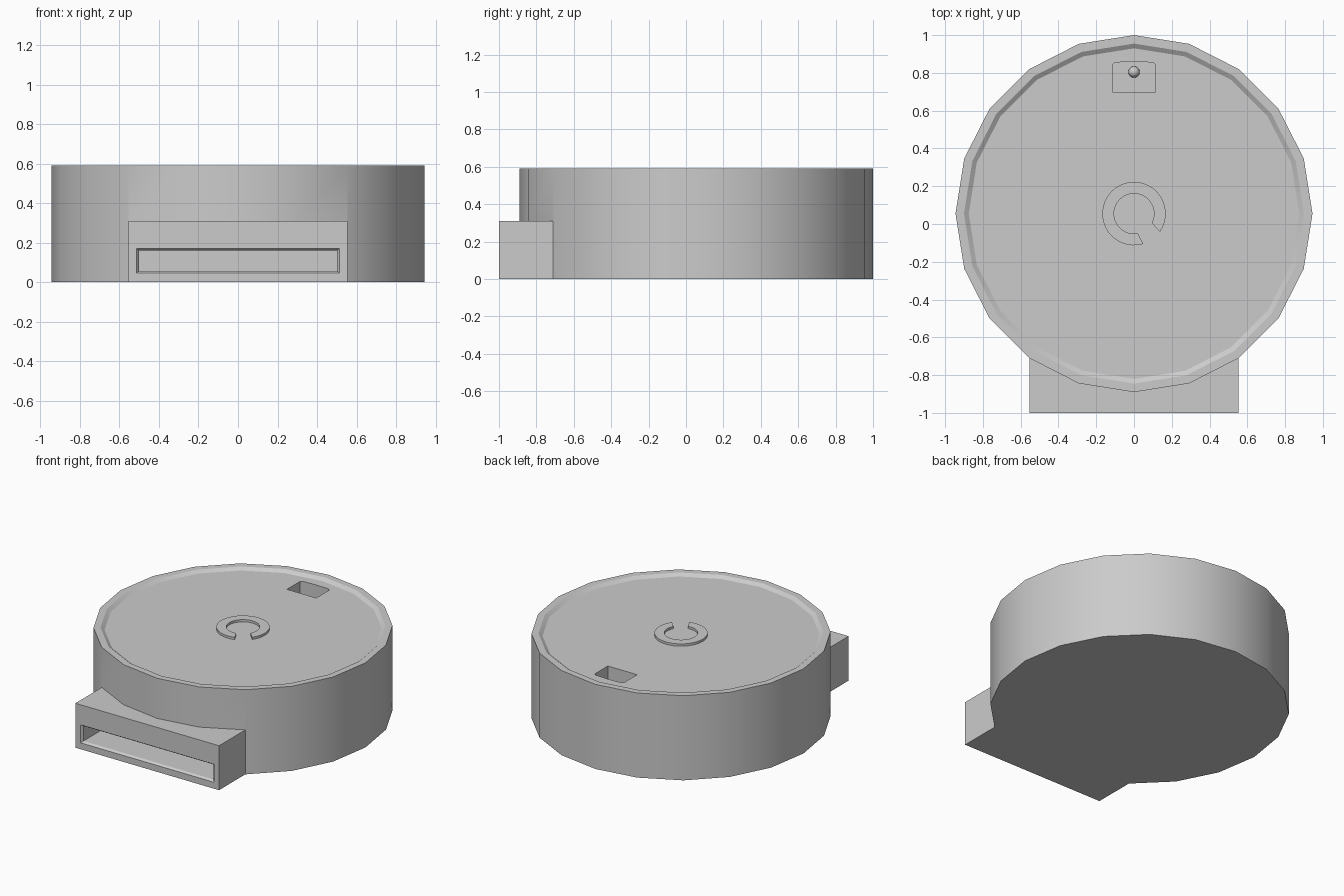
import bpy, bmesh
from math import sin, cos, radians, pi

if "Cube" in bpy.data.objects:
    bpy.data.objects.remove(bpy.data.objects["Cube"])

CY = 0.055      # centre of the drum in y
FLOOR = 0.573   # level of the recessed lid


def loft(name, rings):
    """Skin a stack of equal-length point rings and cap both ends."""
    bm = bmesh.new()
    loops = [[bm.verts.new(p) for p in ring] for ring in rings]
    n = len(loops[0])
    for a, b in zip(loops, loops[1:]):
        for i in range(n):
            j = (i + 1) % n
            bm.faces.new((a[i], a[j], b[j], b[i]))
    bm.faces.new(loops[0][::-1])
    bm.faces.new(loops[-1])
    bmesh.ops.recalc_face_normals(bm, faces=bm.faces)
    mesh = bpy.data.meshes.new(name)
    bm.to_mesh(mesh)
    bm.free()
    obj = bpy.data.objects.new(name, mesh)
    bpy.context.collection.objects.link(obj)
    return obj


def circle(r, z, n=20):
    return [(r * sin(2 * pi * i / n), CY + r * cos(2 * pi * i / n), z) for i in range(n)]


def slab(name, outline, z0, z1):
    return loft(name, [[(x, y, z) for x, y in outline] for z in (z0, z1)])


def front_rect(hw, z0, z1, y):
    return [(-hw, y, z0), (hw, y, z0), (hw, y, z1), (-hw, y, z1)]


def combine(obj, other, op):
    """Apply a boolean and remove the helper."""
    mod = obj.modifiers.new(op, 'BOOLEAN')
    mod.operation, mod.object, mod.solver = op, other, 'EXACT'
    bpy.context.view_layer.objects.active = obj
    bpy.ops.object.modifier_apply(modifier=mod.name)
    bpy.data.objects.remove(other)


def smooth(obj):
    bpy.ops.object.select_all(action='DESELECT')
    obj.select_set(True)
    bpy.context.view_layer.objects.active = obj
    bpy.ops.object.shade_smooth_by_angle(angle=radians(25))


# Twenty-sided drum with a raised rim sloping down to the lid
body = loft("drum_body", [circle(0.945, 0), circle(0.945, 0.59),
                          circle(0.90, 0.59), circle(0.875, FLOOR)])

# Front block joined to the drum
combine(body, loft("front_block", [front_rect(0.554, 0, 0.31, -1),
                                   front_rect(0.554, 0, 0.31, -0.66)]), 'UNION')

# Slot with a narrow chamfer around its mouth
combine(body, loft("slot_cutter", [front_rect(0.522, 0.038, 0.177, -1.01),
                                   front_rect(0.502, 0.055, 0.16, -0.985),
                                   front_rect(0.502, 0.055, 0.16, -0.72)]), 'DIFFERENCE')

# Pocket near the back of the lid
pocket = [(-0.113, 0.70), (0.113, 0.70), (0.113, 0.845), (0.10, 0.855),
          (0.0, 0.86), (-0.10, 0.855), (-0.113, 0.845)]
combine(body, slab("pocket_cutter", pocket, 0.45, 0.70), 'DIFFERENCE')
smooth(body)

# Small ball on the pocket floor
bpy.ops.mesh.primitive_uv_sphere_add(segments=16, ring_count=8, radius=0.03,
                                     location=(0, 0.805, 0.475))
ball = bpy.context.object
ball.name = "pocket_ball"
smooth(ball)

# Raised split ring in the middle of the lid


def arc(r, a0, a1, n=32):
    return [(r * cos(radians(a0 + (a1 - a0) * i / n)),
             CY + r * sin(radians(a0 + (a1 - a0) * i / n))) for i in range(n + 1)]


ring = slab("split_ring", arc(0.168, -35, 287) + arc(0.106, 281, -28), FLOOR - 0.005, 0.589)
smooth(ring)
